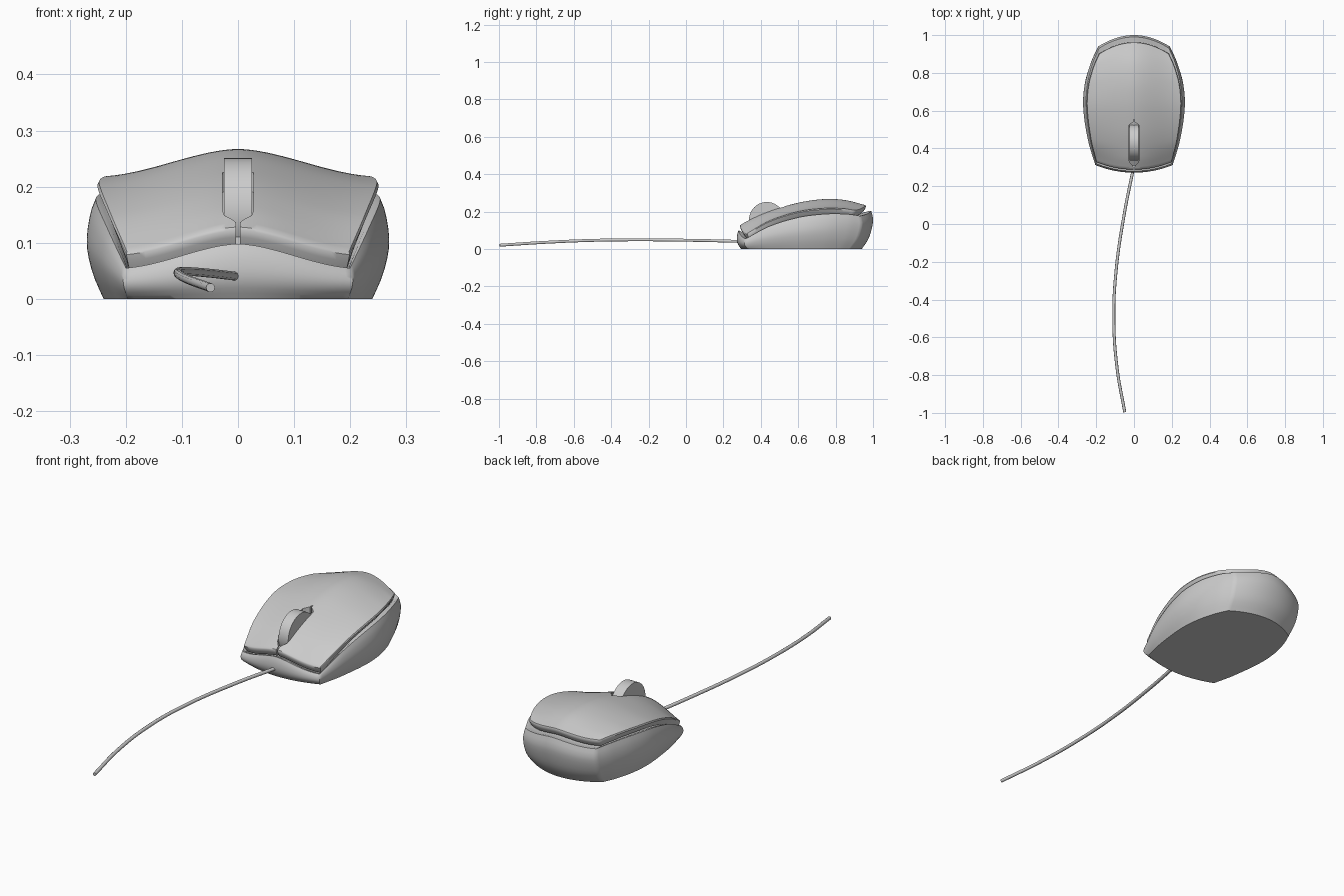
import bpy, bmesh, math

if "Cube" in bpy.data.objects:
    bpy.data.objects.remove(bpy.data.objects["Cube"])

NV, NT = 48, 36


def curve(table, x):
    """Smooth interpolation through (x, value) pairs."""
    n = len(table)
    def slope(i):
        a, b = table[max(i - 1, 0)], table[min(i + 1, n - 1)]
        return (b[1] - a[1]) / (b[0] - a[0])
    for i in range(n - 1):
        (x0, y0), (x1, y1) = table[i], table[i + 1]
        if x <= x1 or i == n - 2:
            h = x1 - x0
            s = (x - x0) / h
            return ((2*s**3 - 3*s*s + 1) * y0 + (s**3 - 2*s*s + s) * h * slope(i)
                    + (3*s*s - 2*s**3) * y1 + (s**3 - s*s) * h * slope(i + 1))


# Plan width, ridge height and side-edge height, from front (0) to back (1)
WIDTH = [(0, .198), (.2, .226), (.5, .247), (.7, .24), (.88, .213), (1, .183)]
RIDGE = [(0, .128), (.09, .163), (.24, .205), (.39, .235), (.54, .257),
         (.69, .267), (.84, .261), (1, .234)]
EDGE = [(0, .085), (.2, .15), (.47, .2), (.72, .218), (.9, .216), (1, .207)]


def height(v, t):
    a = abs(t)
    bump = .6 * (.5 + .5 * math.cos(math.pi * a)) + .4 * (1 - math.sqrt(a*a + .01)) / .9
    e = curve(EDGE, v)
    return e + (curve(RIDGE, v) - e) * bump


def plan(v, t, dx=0, front=0, back=0):
    x = t * (curve(WIDTH, v) + dx * (.3 + .7 * math.sin(math.pi * v)))
    y0 = .29 + .04 * t * t - front
    y1 = .96 - .06 * t * t + back
    return x, y0 + (y1 - y0) * v


def finish(ob, angle):
    bpy.ops.object.select_all(action='DESELECT')
    ob.select_set(True)
    bpy.context.view_layer.objects.active = ob
    bpy.ops.object.shade_smooth_by_angle(angle=math.radians(angle))


def make(name, bm):
    bmesh.ops.recalc_face_normals(bm, faces=bm.faces[:])
    me = bpy.data.meshes.new(name)
    bm.to_mesh(me)
    bm.free()
    ob = bpy.data.objects.new(name, me)
    bpy.context.collection.objects.link(ob)
    return ob


def slab(name, layers):
    """Closed solid: grid caps on first and last layers, rim rings between."""
    bm = bmesh.new()
    rim = ([(0, j) for j in range(NT)] + [(i, NT) for i in range(NV)]
           + [(NV, j) for j in range(NT, 0, -1)] + [(i, 0) for i in range(NV, 0, -1)])
    rings = []
    for k, fn in enumerate(layers):
        cap = k in (0, len(layers) - 1)
        cells = [(i, j) for i in range(NV + 1) for j in range(NT + 1)] if cap else rim
        vs = {c: bm.verts.new(fn(c[0] / NV, c[1] / NT * 2 - 1)) for c in cells}
        rings.append([vs[c] for c in rim])
        if cap:
            for i in range(NV):
                for j in range(NT):
                    bm.faces.new([vs[i, j], vs[i + 1, j], vs[i + 1, j + 1], vs[i, j + 1]])
    for a, b in zip(rings, rings[1:]):
        for i in range(len(rim)):
            j = (i + 1) % len(rim)
            bm.faces.new([a[i], a[j], b[j], b[i]])
    return make(name, bm)


def offset_layer(dx, front, back, dz):
    return lambda v, t: (*plan(v, t, dx, front, back), height(v, t) + dz)


# Lower body: bulging side wall under the arched rim
DX = [(0, -.008), (.25, .011), (.55, .022), (.85, .016), (1, .006)]
FRONT = [(0, -.004), (.25, .012), (.5, .018), (.8, .016), (1, .01)]
BACK = [(0, -.02), (.25, .014), (.55, .034), (.8, .04), (1, .03)]


def wall(f):
    return lambda v, t: (*plan(v, t, curve(DX, f), curve(FRONT, f), curve(BACK, f)),
                         (height(v, t) - .03) * f)


body = slab("lower_body", [offset_layer(-.022, -.02, -.02, -.042),
                           offset_layer(-.004, .002, .018, -.031)]
            + [wall(1 - i / 10) for i in range(11)])
finish(body, 45)

# Top shell: thin arched cover with a tucked-under edge
shell = slab("top_shell", [offset_layer(0, 0, 0, 0),
                           offset_layer(.003, .002, .002, -.006),
                           offset_layer(-.004, -.002, -.002, -.018),
                           offset_layer(-.016, -.012, -.012, -.034)])

# Wheel slot, tapering to a slit at the front
half = [(.003, .26), (.004, .305), (.012, .315), (.024, .328), (.028, .345),
        (.028, .52), (.016, .532), (.004, .54), (.003, .552)]
outline = half + [(-x, y) for x, y in reversed(half)]
bm = bmesh.new()
face = bm.faces.new([bm.verts.new((x, y, 0)) for x, y in outline])
top = bmesh.ops.extrude_face_region(bm, geom=[face])['geom']
bmesh.ops.translate(bm, vec=(0, 0, .5), verts=[g for g in top if isinstance(g, bmesh.types.BMVert)])
cutter = make("slot_cutter", bm)
cutter.hide_render = True
mod = shell.modifiers.new("slot", 'BOOLEAN')
mod.operation, mod.solver, mod.object = 'DIFFERENCE', 'EXACT', cutter
bpy.context.view_layer.objects.active = shell
bpy.ops.object.modifier_apply(modifier=mod.name)
bpy.data.objects.remove(cutter)
finish(shell, 40)

# Scroll wheel
bpy.ops.mesh.primitive_cylinder_add(vertices=48, radius=.095, depth=.05,
                                    location=(0, .432, .156), rotation=(0, math.pi / 2, 0))
bpy.context.object.name = "scroll_wheel"
finish(bpy.context.object, 40)

# Cable
path = [(0, .31, .04), (-.052, .05, .046), (-.095, -.25, .049), (-.107, -.5, .046),
        (-.09, -.76, .035), (-.049, -.996, .02)]
cu = bpy.data.curves.new("cable", 'CURVE')
cu.dimensions = '3D'
cu.bevel_depth, cu.bevel_resolution = .008, 3
cu.use_fill_caps = True
sp = cu.splines.new('BEZIER')
sp.bezier_points.add(len(path) - 1)
for p, co in zip(sp.bezier_points, path):
    p.co = co
    p.handle_left_type = p.handle_right_type = 'AUTO'
cable = bpy.data.objects.new("cable", cu)
bpy.context.collection.objects.link(cable)
bpy.ops.object.select_all(action='DESELECT')
cable.select_set(True)
bpy.context.view_layer.objects.active = cable
bpy.ops.object.convert(target='MESH')
finish(bpy.context.object, 40)
